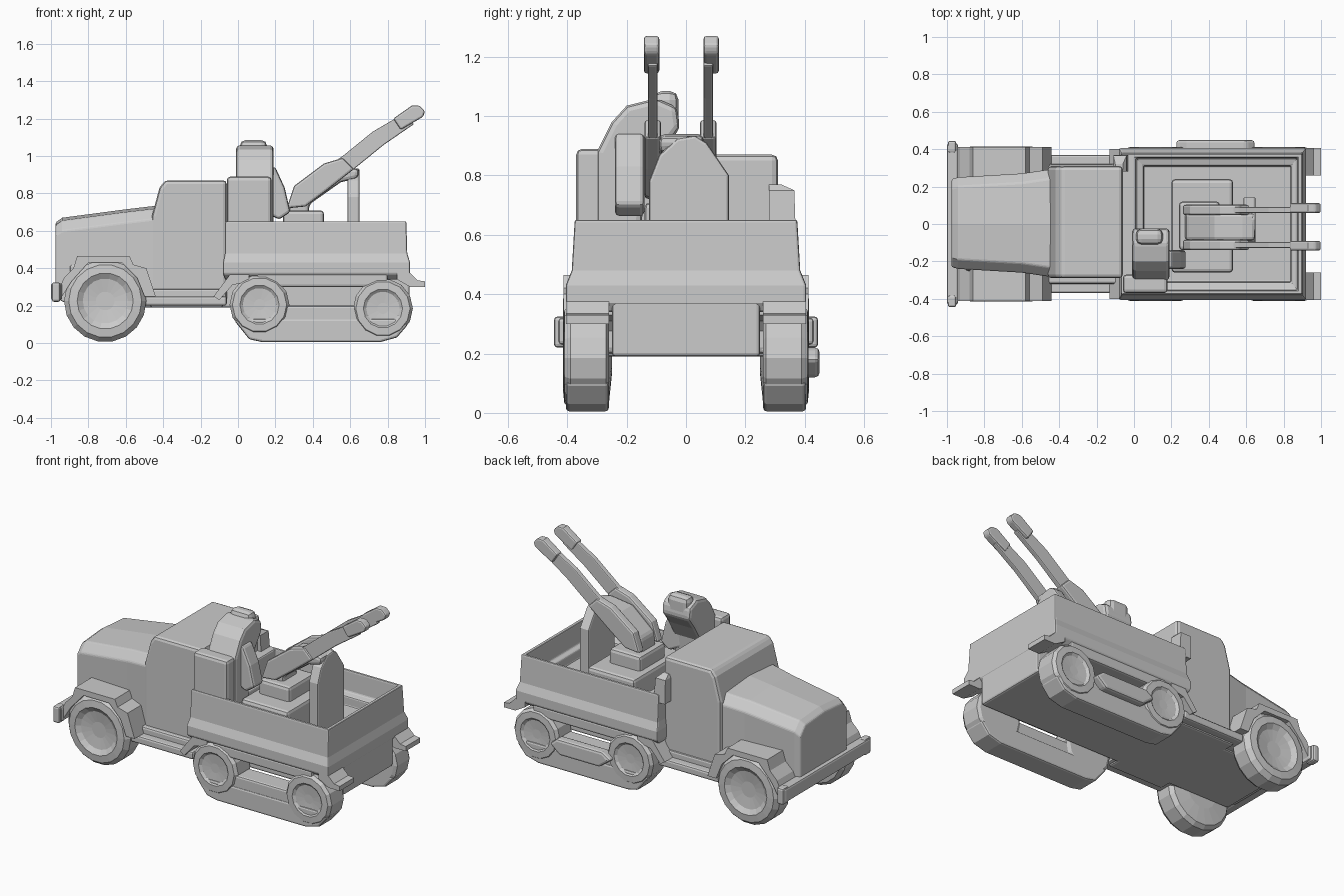
import bpy, bmesh, math


def loft(name, rings, bevel=0.0):
    """Skin a list of equal-length rings and cap both ends."""
    bm = bmesh.new()
    vs = [[bm.verts.new(p) for p in r] for r in rings]
    n = len(rings[0])
    for a, b in zip(vs, vs[1:]):
        for i in range(n):
            j = (i + 1) % n
            bm.faces.new((a[i], a[j], b[j], b[i]))
    bm.faces.new(vs[0])
    bm.faces.new(vs[-1])
    bmesh.ops.recalc_face_normals(bm, faces=bm.faces)
    me = bpy.data.meshes.new(name)
    bm.to_mesh(me)
    bm.free()
    ob = bpy.data.objects.new(name, me)
    bpy.context.collection.objects.link(ob)
    if bevel:
        m = ob.modifiers.new("bevel", 'BEVEL')
        m.width = bevel
        m.segments = 2
        m.limit_method = 'ANGLE'
        m.angle_limit = math.radians(35)
    return ob


def rect(x0, x1, y0, y1, z):
    return [(x0, y0, z), (x1, y0, z), (x1, y1, z), (x0, y1, z)]


def box(name, x0, x1, y0, y1, z0, z1, bevel=0.012):
    return loft(name, [rect(x0, x1, y0, y1, z0), rect(x0, x1, y0, y1, z1)], bevel)


def prism_y(name, pts, y0, y1, bevel=0.0):
    return loft(name, [[(x, y, z) for x, z in pts] for y in (y0, y1)], bevel)


def prism_x(name, pts, x0, x1, bevel=0.0):
    return loft(name, [[(x, y, z) for y, z in pts] for x in (x0, x1)], bevel)


def wheel(name, cx, cz, prof, n=18):
    """Lathe a (radius, y) profile about a sideways axle."""
    return loft(name, [[(cx + r * math.cos(2 * math.pi * i / n), y,
                         cz + r * math.sin(2 * math.pi * i / n))
                        for i in range(n)] for r, y in prof])


# chassis under the whole vehicle, flush with the tailgate
box("chassis", -0.9, 0.918, -0.25, 0.25, 0.19, 0.42)
box("cab_floor", -0.47, -0.08, -0.32, 0.32, 0.19, 0.29)

# engine hood, widening and rising toward the cab
def hood_ring(x, w, zb, zt):
    return [(x, -w, zb), (x, w + 0.01, zb), (x, w + 0.01, zt - 0.07), (x, w - 0.04, zt - 0.015),
            (x, 0, zt), (x, -w + 0.05, zt - 0.015), (x, -w, zt - 0.07)]

loft("hood", [hood_ring(-0.975, 0.23, 0.26, 0.645), hood_ring(-0.94, 0.24, 0.22, 0.67),
              hood_ring(-0.6, 0.26, 0.2, 0.715), hood_ring(-0.43, 0.285, 0.2, 0.735)], 0.008)

# cab
prism_y("cab", [(-0.46, 0.2), (-0.46, 0.68), (-0.42, 0.83), (-0.39, 0.87), (-0.06, 0.87),
                (-0.06, 0.2)], -0.29, 0.31, 0.02)

# open cargo bed with flared skirt and stepped inside
loft("cargo_bed", [
    rect(-0.07, 0.9, -0.37, 0.37, 0.34), rect(-0.08, 0.92, -0.405, 0.405, 0.37),
    rect(-0.08, 0.92, -0.405, 0.405, 0.43), rect(-0.07, 0.905, -0.385, 0.385, 0.48),
    rect(-0.07, 0.9, -0.375, 0.375, 0.65), rect(0.01, 0.875, -0.355, 0.355, 0.65),
    rect(0.015, 0.87, -0.35, 0.35, 0.52), rect(0.05, 0.84, -0.31, 0.31, 0.51),
    rect(0.05, 0.84, -0.31, 0.31, 0.45)], 0.008)

# front bumper
box("front_bumper", -1.0, -0.94, -0.43, 0.43, 0.23, 0.32)

for s, side in ((-1, "right"), (1, "left")):
    # flared bumper end
    box(side + "_bumper_end", -0.995, -0.95, s * 0.38, s * 0.445, 0.22, 0.325)
    # front wheel with shallow dished hub
    wheel(side + "_front_wheel", -0.71, 0.225,
          [(0.10, s * 0.25), (0.20, s * 0.26), (0.22, s * 0.285), (0.22, s * 0.38),
           (0.195, s * 0.41), (0.15, s * 0.415), (0.12, s * 0.395), (0.05, s * 0.385)])
    # fender arching over the wheel, then stepping down
    prism_y(side + "_fender", [(-0.96, 0.28), (-0.93, 0.35), (-0.88, 0.4), (-0.86, 0.465),
                               (-0.58, 0.465), (-0.56, 0.42), (-0.49, 0.4), (-0.44, 0.25),
                               (-0.5, 0.25), (-0.54, 0.35), (-0.62, 0.43), (-0.8, 0.43),
                               (-0.89, 0.33), (-0.94, 0.25)], s * 0.22, s * 0.412)
    # running board below the cab
    box(side + "_running_board", -0.5, -0.06, s * 0.25, s * 0.37, 0.2, 0.25)
    # track: two end wheels, lower belt, bogie beam, upper rail
    for part, cx, cz in (("front", 0.115, 0.205), ("rear", 0.775, 0.185)):
        wheel(f"{side}_track_{part}_wheel", cx, cz,
              [(0.14, s * 0.26), (0.16, s * 0.27), (0.16, s * 0.39), (0.145, s * 0.41),
               (0.105, s * 0.412), (0.09, s * 0.4), (0.03, s * 0.395)], 14)
    prism_y(side + "_track_belt", [(-0.02, 0.12), (0.06, 0.02), (0.13, 0.005), (0.76, 0.005),
                                   (0.85, 0.03), (0.91, 0.1), (0.84, 0.13), (0.05, 0.13)],
            s * 0.26, s * 0.405, 0.012)
    box(side + "_track_bogie", 0.2, 0.65, s * 0.27, s * 0.4, 0.11, 0.2)
    box(side + "_track_rail", 0.1, 0.8, s * 0.26, s * 0.4, 0.3, 0.37)
    # sloping mud flaps at both ends of the track
    prism_y(side + "_rear_mudflap", [(0.85, 0.39), (0.92, 0.375), (0.96, 0.335), (1.0, 0.33),
                                     (1.0, 0.3), (0.92, 0.3), (0.85, 0.34)],
            s * 0.26, s * 0.405)
    prism_y(side + "_front_mudflap", [(0.06, 0.38), (-0.04, 0.37), (-0.13, 0.25),
                                      (-0.1, 0.23), (-0.03, 0.31), (0.06, 0.33)],
            s * 0.25, s * 0.4)

# bulge on the left track and wedge at the bed's front corner
prism_y("left_track_bulge", [(0.22, 0.18), (0.3, 0.12), (0.58, 0.12), (0.65, 0.18),
                             (0.6, 0.22), (0.28, 0.22)], 0.385, 0.45, 0.015)
loft("bed_corner_wedge", [rect(-0.11, -0.03, 0.28, 0.37, 0.6),
                          rect(-0.11, -0.04, 0.28, 0.365, 0.75),
                          rect(-0.1, -0.06, 0.28, 0.32, 0.77)])

# side panel next to the gunner
box("side_panel", -0.06, 0.18, -0.37, -0.27, 0.5, 0.89, 0.02)

# gunner leaning over from the panel toward the guns
prism_x("gunner_body", [(-0.3, 0.46), (-0.3, 0.88), (-0.25, 0.98), (-0.2, 1.035), (-0.1, 1.06),
                        (-0.03, 1.03), (-0.02, 0.96), (-0.08, 0.88), (-0.14, 0.78),
                        (-0.16, 0.46)], -0.01, 0.19, 0.02)
box("gunner_head", 0.01, 0.155, -0.11, -0.025, 0.95, 1.085, 0.03)
prism_y("gunner_arm", [(0.13, 0.95), (0.2, 0.94), (0.25, 0.83), (0.28, 0.7), (0.22, 0.66),
                       (0.14, 0.7)], -0.24, -0.14, 0.015)

# gun base and mount
box("gun_base", 0.2, 0.53, -0.26, 0.24, 0.44, 0.62, 0.02)
box("gun_turntable", 0.24, 0.46, -0.14, 0.12, 0.6, 0.71, 0.02)
prism_x("gun_shield", [(-0.125, 0.45), (0.145, 0.45), (0.145, 0.8), (0.07, 0.91),
                       (0.03, 0.935), (-0.03, 0.925), (-0.09, 0.87), (-0.125, 0.78)],
        0.585, 0.65, 0.01)
prism_y("gun_cradle", [(0.27, 0.68), (0.28, 0.79), (0.43, 0.92), (0.58, 0.94), (0.65, 0.93),
                       (0.64, 0.88), (0.55, 0.86), (0.38, 0.74), (0.38, 0.68)],
        -0.09, 0.06, 0.02)

# twin guns: receiver, barrel and flared muzzle
for name, y, d in (("right_gun", -0.112, -0.004), ("left_gun", 0.075, 0.01)):
    prism_y(name + "_receiver", [(0.26, 0.72), (0.3, 0.84), (0.46, 0.96), (0.56, 0.99),
                                 (0.62, 0.93), (0.48, 0.82), (0.36, 0.73)],
            y - 0.028, y + 0.028, 0.012)
    prism_y(name + "_barrel", [(0.5, 0.96), (0.56, 1.0), (0.72, 1.13), (0.9, 1.235),
                               (0.94, 1.17), (0.78, 1.06), (0.62, 0.93), (0.52, 0.88)],
            y - 0.016, y + 0.016, 0.006)
    prism_y(name + "_muzzle", [(0.83, 1.2), (0.93, 1.27), (0.97, 1.27), (1.0, 1.24),
                               (0.99, 1.21), (0.87, 1.14)], y + d - 0.026, y + d + 0.026, 0.01)
